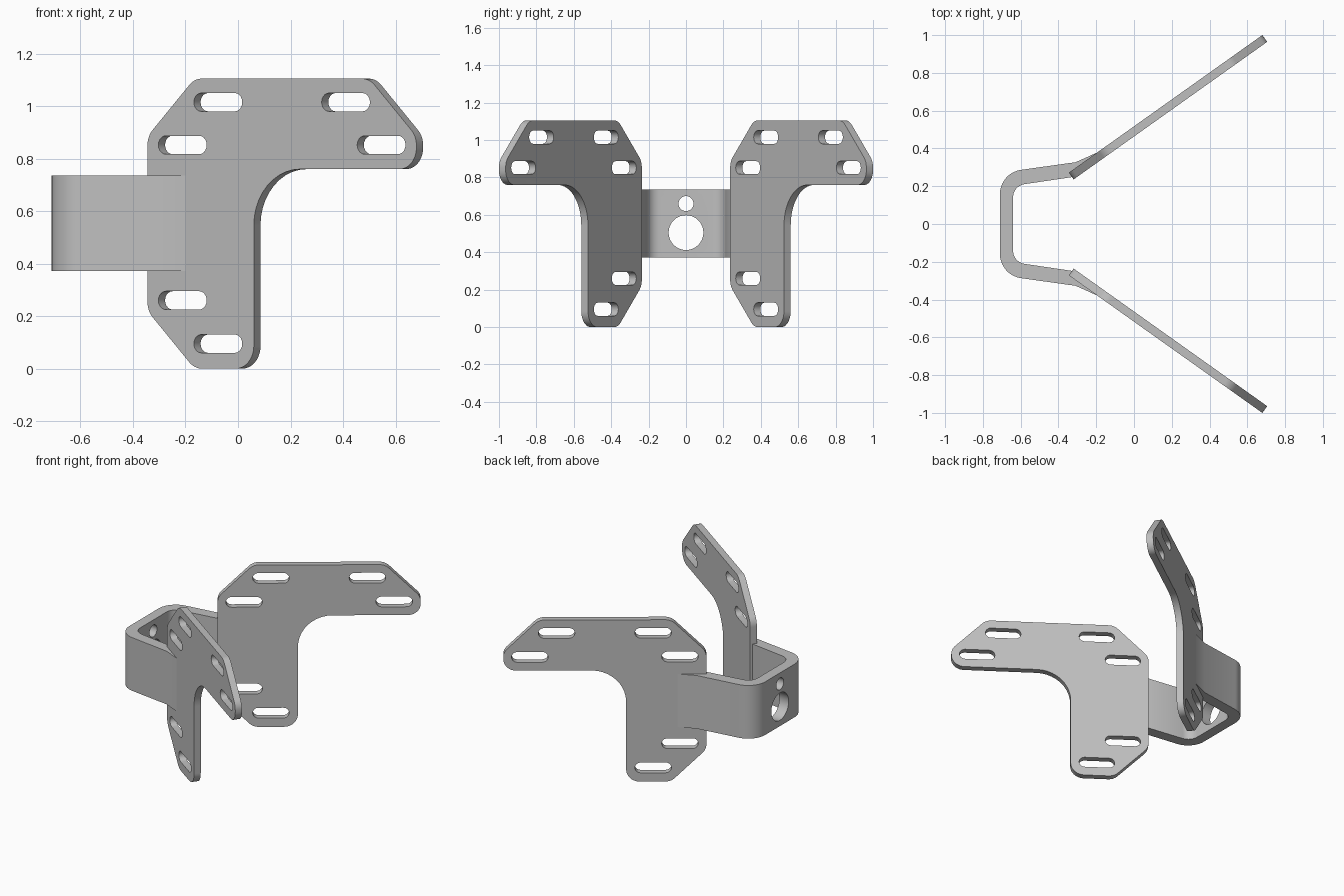
import bpy, bmesh, math
from mathutils import Vector, Matrix

if "Cube" in bpy.data.objects:
    bpy.data.objects.remove(bpy.data.objects["Cube"], do_unlink=True)

steel = bpy.data.materials.new("grey steel")
steel.use_nodes = True
GREY = (0.52, 0.52, 0.52, 1)
steel.diffuse_color = GREY
steel.node_tree.nodes["Principled BSDF"].inputs["Base Color"].default_value = GREY


def rounded(corners, steps=10):
    """Outline from (x, y, radius) corners, each filleted by its radius."""
    out = []
    for i, (x, y, r) in enumerate(corners):
        p = Vector((x, y))
        if r == 0:
            out.append(p)
            continue
        a = (Vector(corners[i - 1][:2]) - p).normalized()
        b = (Vector(corners[(i + 1) % len(corners)][:2]) - p).normalized()
        half = math.acos(a.dot(b)) / 2
        centre = p + (a + b).normalized() * r / math.sin(half)
        reach = r / math.tan(half)
        start, end = p + a * reach - centre, p + b * reach - centre
        a0 = math.atan2(start.y, start.x)
        turn = math.atan2(start.x * end.y - start.y * end.x, start.dot(end))
        for k in range(steps + 1):
            ang = a0 + turn * k / steps
            out.append(centre + r * Vector((math.cos(ang), math.sin(ang))))
    return out


def slot(x, y, length, height):
    """Round-ended slot outline."""
    r, half = height / 2, length / 2 - height / 2
    pts = []
    for side, base in ((1, -math.pi / 2), (-1, math.pi / 2)):
        for k in range(11):
            ang = base + math.pi * k / 10
            pts.append(Vector((x + side * half + r * math.cos(ang), y + r * math.sin(ang))))
    return pts


def extrude(name, loops, depth, matrix):
    """Solid from a filled outline with holes, placed by a matrix."""
    curve = bpy.data.curves.new(name + "_outline", "CURVE")
    curve.dimensions = "2D"
    curve.fill_mode = "BOTH"
    curve.extrude = depth / 2
    for loop in loops:
        spline = curve.splines.new("POLY")
        spline.points.add(len(loop) - 1)
        for point, co in zip(spline.points, loop):
            point.co = (co.x, co.y, 0, 1)
        spline.use_cyclic_u = True
    temp = bpy.data.objects.new(name + "_outline", curve)
    bpy.context.collection.objects.link(temp)
    deps = bpy.context.evaluated_depsgraph_get()
    mesh = bpy.data.meshes.new_from_object(temp.evaluated_get(deps))
    bpy.data.objects.remove(temp, do_unlink=True)
    bpy.data.curves.remove(curve)

    bm = bmesh.new()
    bm.from_mesh(mesh)
    bm.transform(matrix)
    bmesh.ops.remove_doubles(bm, verts=bm.verts, dist=0.0001)
    bmesh.ops.recalc_face_normals(bm, faces=bm.faces)
    bm.to_mesh(mesh)
    bm.free()
    mesh.name = name
    mesh.materials.clear()
    mesh.materials.append(steel)
    obj = bpy.data.objects.new(name, mesh)
    bpy.context.collection.objects.link(obj)
    return obj


def smooth(obj):
    bpy.ops.object.select_all(action="DESELECT")
    obj.select_set(True)
    bpy.context.view_layer.objects.active = obj
    bpy.ops.object.shade_smooth_by_angle(angle=math.radians(30))


# Angled mounting plates, an L outline with chamfered corners and slots
L, H, R = 1.257, 1.105, 0.085
plate_outline = rounded([
    (0.22, 0, R), (0.497, 0, R), (0.497, 0.76, 0.215), (L, 0.76, 0.08),
    (L, 0.885, 0.08), (L - 0.22, H, R), (0.22, H, R), (0, 0.885, R), (0, 0.22, R),
])
slot_centres = [(0.33, 1.015), (0.164, 0.852), (L - 0.33, 1.015),
                (L - 0.164, 0.852), (0.164, 0.26), (0.33, 0.095)]
plate_loops = [plate_outline] + [slot(u, z, 0.226, 0.07) for u, z in slot_centres]
THICK = 0.044
c, s = math.cos(math.radians(35.4)), math.sin(math.radians(35.4))
for name, side in (("left_plate", -1), ("right_plate", 1)):
    name = "front_plate" if side < 0 else "back_plate"
    inward = Vector((s, -side * c, 0))
    origin = Vector((-0.345, side * 0.272, 0)) + inward * THICK / 2
    place = Matrix((
        (c, 0, inward.x, origin.x),
        (side * s, 0, inward.y, origin.y),
        (0, 1, 0, 0),
        (0, 0, 0, 1)))
    smooth(extrude(name, plate_loops, THICK, place))

# Bent strap joining the plates, its ends tapering into them
outer = [(-0.71, 0.271, 0.13), (-0.31, 0.327, 0), (-0.2, 0.376, 0)]
inner = [(-0.22, 0.335, 0), (-0.33, 0.248, 0), (-0.64, 0.202, 0.07)]
half_strap = outer + inner
mirrored = [(x, -y, r) for x, y, r in reversed(half_strap)]
strap = extrude("strap", [rounded(half_strap + mirrored)], 0.363,
                Matrix.Translation((0, 0, 0.5535)))

# Round holes through the strap's back wall
for z, radius in ((0.505, 0.093), (0.66, 0.04)):
    bpy.ops.mesh.primitive_cylinder_add(vertices=40, radius=radius, depth=0.3,
                                        location=(-0.675, 0, z),
                                        rotation=(0, math.pi / 2, 0))
    cutter = bpy.context.object
    cutter.name = "hole_cutter"
    cutter.hide_render = True
    cutter.data.materials.append(steel)
    cut = strap.modifiers.new("hole", "BOOLEAN")
    cut.operation = "DIFFERENCE"
    cut.solver = "EXACT"
    cut.object = cutter
    bpy.context.view_layer.objects.active = strap
    bpy.ops.object.modifier_apply(modifier=cut.name)
    bpy.data.objects.remove(cutter, do_unlink=True)
smooth(strap)
